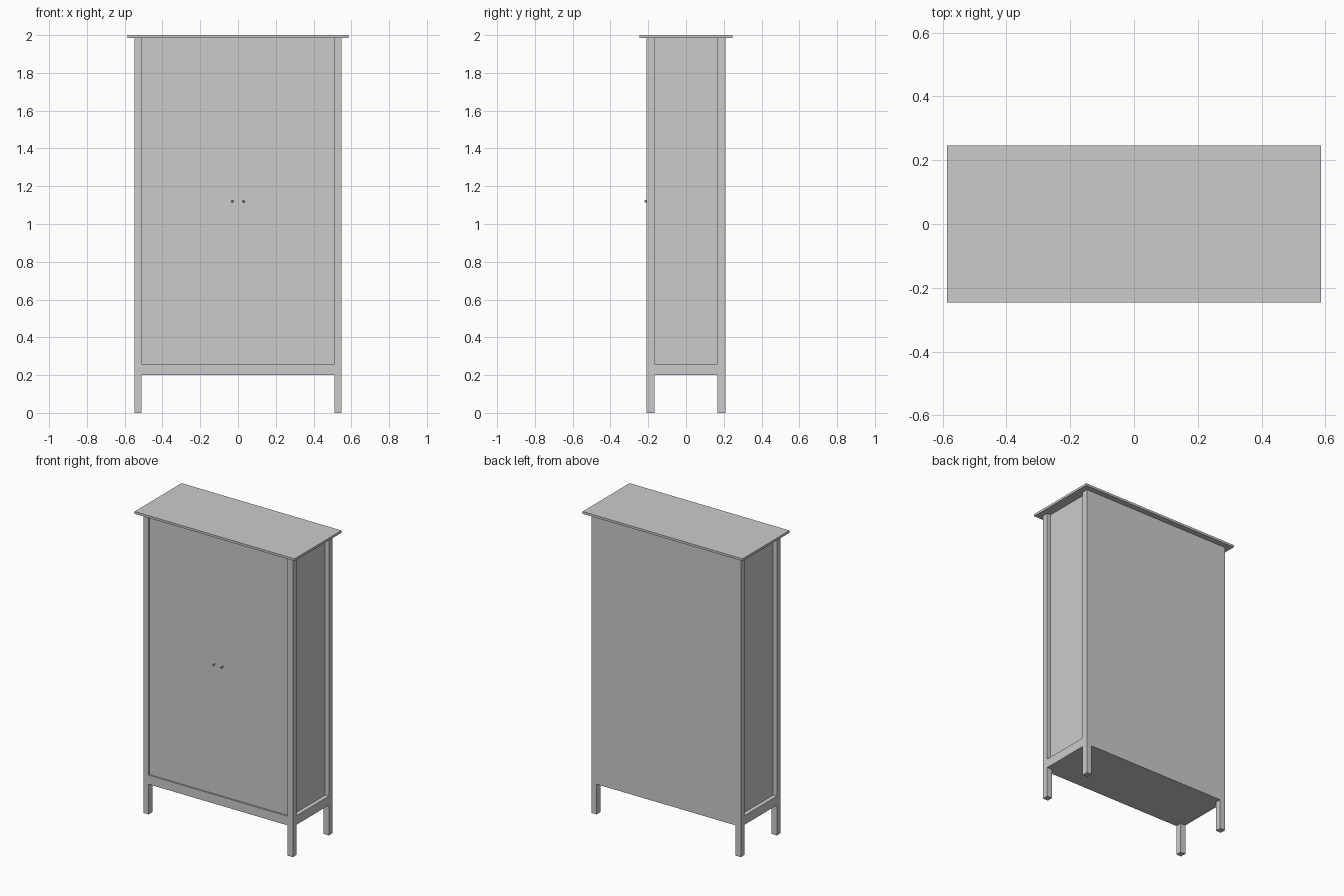
import bpy
import bmesh
from mathutils import Matrix, Vector

cube = bpy.data.objects.get("Cube")
if cube:
    bpy.data.objects.remove(cube, do_unlink=True)

GREY = (0.6, 0.6, 0.6, 1.0)
paint = bpy.data.materials.new("light grey")
paint.use_nodes = True
paint.diffuse_color = GREY
paint.node_tree.nodes["Principled BSDF"].inputs["Base Color"].default_value = GREY

# Main dimensions
HX, HY = 0.548, 0.208          # outer half sizes of the carcass
IX, IY = 0.51, 0.168           # inner faces of the posts
PANEL_X = 0.52                 # recessed side panels
DOOR_Y = -0.197                # recessed door fronts
FLOOR, RAIL, ROOF, TOP = 0.2, 0.26, 1.985, 2.0


def finish(name, bm):
    mesh = bpy.data.meshes.new(name)
    bm.to_mesh(mesh)
    bm.free()
    mesh.materials.append(paint)
    obj = bpy.data.objects.new(name, mesh)
    bpy.context.collection.objects.link(obj)
    return obj


def box(name, x, y, z):
    """Box spanning the given (low, high) ranges."""
    bm = bmesh.new()
    lo, hi = Vector((min(x), min(y), min(z))), Vector((max(x), max(y), max(z)))
    matrix = Matrix.Translation((lo + hi) / 2) @ Matrix.Diagonal((*(hi - lo), 1))
    bmesh.ops.create_cube(bm, size=1, matrix=matrix)
    return finish(name, bm)


def knob(name, x, z):
    """Small turned knob: a slim stem with a rounded head."""
    bm = bmesh.new()
    profile = [(0.004, 0), (0.003, 0.012), (0.006, 0.014), (0.006, 0.019), (0.003, 0.022)]
    verts = [bm.verts.new((x + r, DOOR_Y - d, z)) for r, d in profile]
    verts.append(bm.verts.new((x, DOOR_Y - profile[-1][1], z)))
    edges = [bm.edges.new(pair) for pair in zip(verts, verts[1:])]
    bmesh.ops.spin(bm, geom=verts + edges, cent=(x, 0, z), axis=(0, 1, 0),
                   angle=6.283185, steps=12)
    bmesh.ops.remove_doubles(bm, verts=bm.verts, dist=0.0001)
    bmesh.ops.recalc_face_normals(bm, faces=bm.faces)
    return finish(name, bm)


# Carcass and overhanging top
box("top_board", (-0.586, 0.586), (-0.246, 0.246), (ROOF, TOP))
box("carcass", (-PANEL_X, PANEL_X), (-IY, IY), (FLOOR, ROOF))
box("back_panel", (-IX, IX), (IY, HY), (FLOOR, ROOF))
box("front_rail", (-IX, IX), (-HY, DOOR_Y), (FLOOR, RAIL))

# Parts repeated on each side
for side, s in (("left", 1), ("right", -1)):
    box(f"{side}_door", (0, s * IX), (DOOR_Y, -IY), (FLOOR, ROOF))
    box(f"{side}_side_rail", (s * PANEL_X, s * HX), (-IY, IY), (FLOOR, RAIL))
    knob(f"{side}_knob", s * 0.03, 1.12)
    for end, e in (("front", -1), ("back", 1)):
        box(f"{end}_{side}_post", (s * IX, s * HX), (e * IY, e * HY), (0, ROOF))
